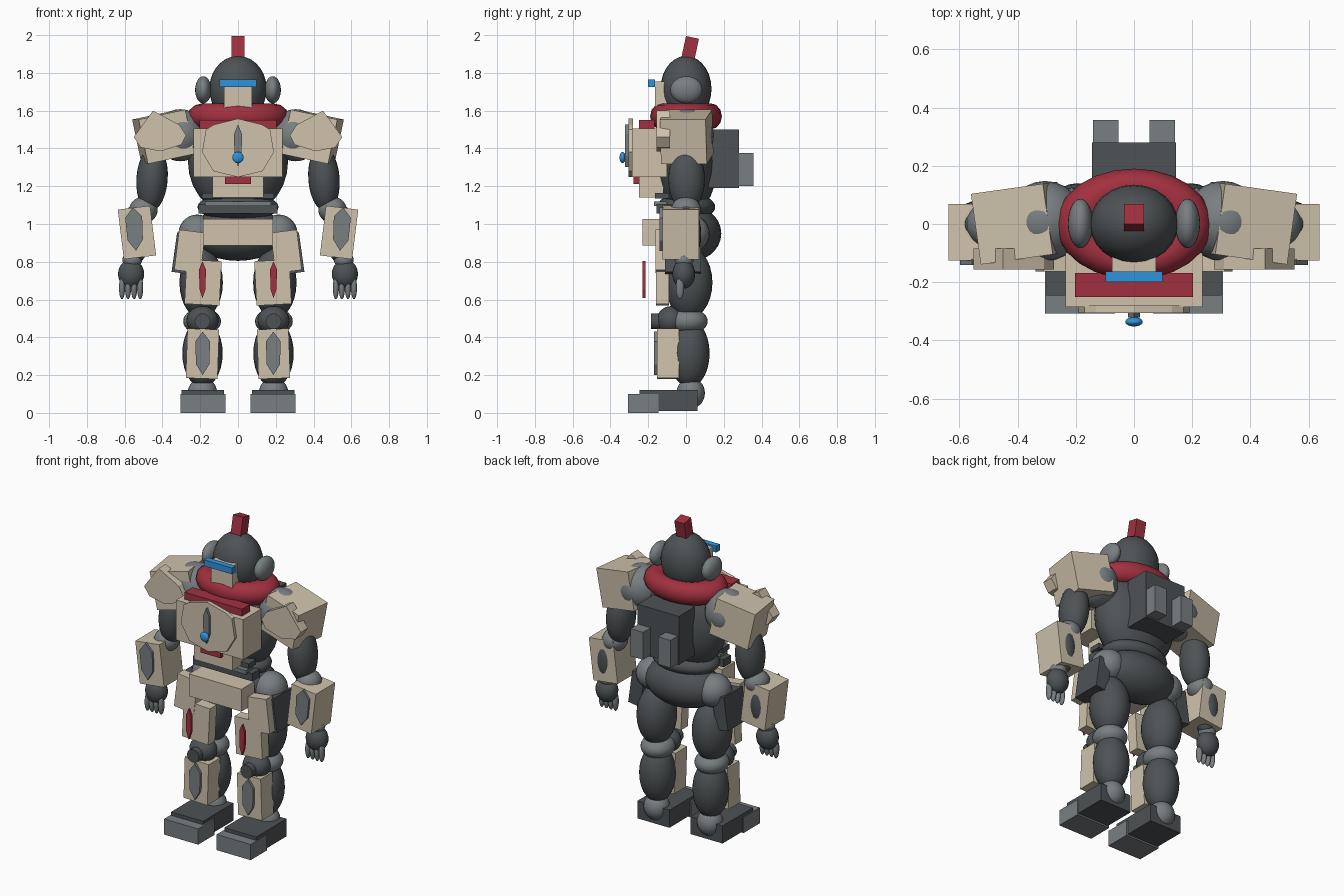
import bpy, bmesh, math
from mathutils import Matrix, Euler, Vector

if "Cube" in bpy.data.objects:
    bpy.data.objects.remove(bpy.data.objects["Cube"])

COLORS = {"beige": (0.62, 0.54, 0.41), "dark": (0.075, 0.085, 0.09), "grey": (0.19, 0.21, 0.22),
          "red": (0.36, 0.03, 0.05), "blue": (0.03, 0.29, 0.72)}
MATS = {}
for key, rgb in COLORS.items():
    MATS[key] = bpy.data.materials.new(key)
    MATS[key].diffuse_color = (*rgb, 1)


def finish(name, bm, color, smooth=False):
    bmesh.ops.recalc_face_normals(bm, faces=bm.faces)
    me = bpy.data.meshes.new(name)
    bm.to_mesh(me)
    bm.free()
    me.materials.append(MATS[color])
    if smooth:
        me.polygons.foreach_set("use_smooth", [True] * len(me.polygons))
    ob = bpy.data.objects.new(name, me)
    bpy.context.collection.objects.link(ob)
    return ob


def place(bm, loc, rot):
    r = Euler([math.radians(a) for a in rot]).to_matrix().to_4x4()
    bmesh.ops.transform(bm, matrix=Matrix.Translation(loc) @ r, verts=bm.verts)


def box(name, color, loc, size, rot=(0, 0, 0)):
    bm = bmesh.new()
    bmesh.ops.create_cube(bm, size=1, matrix=Matrix.Diagonal((*size, 1)))
    place(bm, loc, rot)
    return finish(name, bm, color)


def span(name, color, x, y, z):
    """Box given by its x, y and z ranges."""
    rs = (x, y, z)
    return box(name, color, [(a + b) / 2 for a, b in rs], [abs(b - a) for a, b in rs])


def ball(name, color, loc, radii, rot=(0, 0, 0)):
    bm = bmesh.new()
    bmesh.ops.create_uvsphere(bm, u_segments=24, v_segments=14, radius=1,
                              matrix=Matrix.Diagonal((*radii, 1)))
    place(bm, loc, rot)
    return finish(name, bm, color, True)


def plate(name, color, pts, y0, y1):
    """Flat polygon in x,z extruded along y."""
    bm = bmesh.new()
    f = bm.faces.new([bm.verts.new((x, y0, z)) for x, z in pts])
    new = bmesh.ops.extrude_face_region(bm, geom=[f])["geom"]
    bmesh.ops.translate(bm, vec=(0, y1 - y0, 0),
                        verts=[v for v in new if isinstance(v, bmesh.types.BMVert)])
    return finish(name, bm, color)


def gem(name, color, x, z, w, h, y0, y1, tilt=0):
    """Long six-sided inlay, tilted about y."""
    pts = [(0, h), (w, h * .55), (w * .9, -h * .5), (0, -h), (-w * .9, -h * .5), (-w, h * .55)]
    c, s = math.cos(math.radians(tilt)), math.sin(math.radians(tilt))
    return plate(name, color, [(x + a * c + b * s, z - a * s + b * c) for a, b in pts], y0, y1)


def collar(name, color, loc, major, minor, scale, nu=24, nv=12):
    bm = bmesh.new()
    rings = []
    for i in range(nu):
        a = 2 * math.pi * i / nu
        rings.append([])
        for j in range(nv):
            b = 2 * math.pi * j / nv
            r = major + minor * math.cos(b)
            p = (r * math.cos(a), r * math.sin(a), minor * math.sin(b))
            rings[-1].append(bm.verts.new([l + q * k for l, q, k in zip(loc, p, scale)]))
    for i in range(nu):
        p, q = rings[i], rings[(i + 1) % nu]
        for j in range(nv):
            k = (j + 1) % nv
            bm.faces.new((p[j], q[j], q[k], p[k]))
    return finish(name, bm, color, True)


# Head
ball("head", "dark", (0, 0, 1.715), (0.152, 0.135, 0.175))
span("face_plate", "beige", (-.075, .075), (-.165, -.09), (1.58, 1.755))
span("visor", "blue", (-.098, .098), (-.2, -.163), (1.725, 1.765))
box("crest", "red", (0, .018, 1.912), (.07, .07, .155), (-12, 0, 0))
collar("collar", "red", (0, 0, 1.57), .185, .083, (1, .71, .83))

# Torso and chest armour
ball("torso", "dark", (0, 0, 1.33), (.265, .168, .29))
ball("waist", "dark", (0, 0, 1.09), (.215, .155, .075))
ball("pelvis", "dark", (0, .03, .95), (.25, .157, .145))
span("chest_block", "beige", (-.236, .236), (-.285, -.1), (1.25, 1.505))
span("chest_bar", "red", (-.203, .203), (-.25, -.168), (1.495, 1.55))
half = [(.13, 1.525), (.17, 1.50), (.19, 1.38), (.13, 1.28)]
plate("chest_plate", "beige", [(0, 1.558)] + half + [(0, 1.248)] + [(-x, z) for x, z in half[::-1]],
      -.305, -.28)
gem("chest_inlay", "grey", 0, 1.415, .021, .112, -.322, -.3)
ball("chest_orb", "blue", (0, -.336, 1.352), (.03, .016, .03))
span("belly_plate", "beige", (-.135, .135), (-.25, -.12), (1.14, 1.255))
span("belly_trim", "red", (-.07, .07), (-.277, -.24), (1.212, 1.248))
span("waist_band_upper", "dark", (-.19, .19), (-.165, -.09), (1.135, 1.165))
span("waist_band_lower", "grey", (-.175, .175), (-.17, -.1), (1.095, 1.12))
span("waist_band_base", "dark", (-.21, .21), (-.155, -.08), (1.055, 1.105))
span("belt_plate", "beige", (-.185, .185), (-.23, -.1), (.885, 1.027))

# Backpack
span("backpack", "dark", (-.145, .145), (.12, .28), (1.19, 1.5))

# Paired parts
for s, side in ((1, "left"), (-1, "right")):
    def n(part):
        return side + "_" + part

    def X(x, y, z):
        return (s * x, y, z)

    def R(ry, rz=0):
        return (0, s * ry, s * rz)

    def SX(a, b):
        return (s * a, s * b)

    ball(n("ear"), "grey", X(.184, .002, 1.71), (.043, .085, .072))
    span(n("thruster"), "grey", SX(.053, .14), (.22, .357), (1.2, 1.375))

    # Shoulder
    ball(n("shoulder_joint"), "grey", X(.305, .01, 1.47), (.135, .138, .138))
    box(n("pauldron"), "beige", X(.395, .003, 1.462), (.255, .245, .24), R(12, -8))
    shape = [(.275, 1.47), (.31, 1.525), (.45, 1.6), (.552, 1.46), (.515, 1.405), (.41, 1.385), (.3, 1.42)]
    plate(n("pauldron_front"), "beige", [(s * x, z) for x, z in shape], -.157, -.085)

    # Arm and hand
    ball(n("upper_arm"), "dark", X(.455, .003, 1.24), (.083, .097, .175), R(-4))
    ball(n("elbow"), "grey", X(.5, 0, 1.075), (.075, .08, .07))
    ball(n("forearm"), "dark", X(.54, 0, .95), (.075, .08, .16))
    box(n("forearm_guard"), "beige", X(.535, -.028, .955), (.172, .195, .265), R(7))
    gem(n("forearm_inlay"), "grey", s * .548, .973, .045, .115, -.14, -.12, s * 4)
    ball(n("wrist"), "grey", X(.56, -.01, .81), (.052, .05, .045))
    ball(n("hand"), "dark", X(.566, -.012, .735), (.069, .06, .078))
    for i in range(4):
        ball(n("finger_%d" % (i + 1)), "grey", X(.518 + i * .032, -.032, .662), (.016, .022, .06))

    # Hip
    ball(n("hip_joint"), "grey", X(.215, .02, .95), (.1, .105, .1))
    box(n("hip_guard"), "dark", X(.295, -.015, .845), (.085, .19, .21), R(-8))
    box(n("front_skirt"), "beige", X(.255, -.13, .855), (.14, .065, .215), R(-7))

    # Leg
    ball(n("thigh"), "dark", X(.195, .015, .69), (.115, .125, .19))
    box(n("thigh_plate"), "beige", X(.185, -.125, .69), (.185, .07, .235), R(-3))
    gem(n("thigh_inlay"), "red", s * .188, .705, .018, .098, -.23, -.214)
    ball(n("knee"), "grey", X(.19, .01, .485), (.1, .105, .07))
    ball(n("knee_cap"), "dark", X(.188, -.08, .49), (.085, .075, .075))
    bm = bmesh.new()
    bmesh.ops.create_cone(bm, cap_ends=True, segments=16, radius1=.042, radius2=.042, depth=.09)
    place(bm, X(.188, -.14, .485), (90, 0, 0))
    finish(n("knee_bolt"), bm, "dark")
    ball(n("shin"), "dark", X(.188, .018, .315), (.107, .107, .18))
    box(n("shin_plate"), "beige", X(.188, -.095, .313), (.168, .118, .262), R(-2))
    gem(n("shin_inlay"), "grey", s * .187, .315, .039, .115, -.17, -.15)

    # Foot
    ball(n("ankle"), "grey", X(.188, .025, .105), (.078, .075, .082))
    span(n("foot"), "dark", SX(.075, .3), (-.245, .06), (.01, .122))
    span(n("toe"), "grey", SX(.065, .305), (-.308, -.145), (0, .1))

for m in bpy.data.materials:
    if m.users and not m.is_grease_pencil:
        m.use_nodes = True
        m.node_tree.nodes["Principled BSDF"].inputs["Base Color"].default_value = m.diffuse_color
